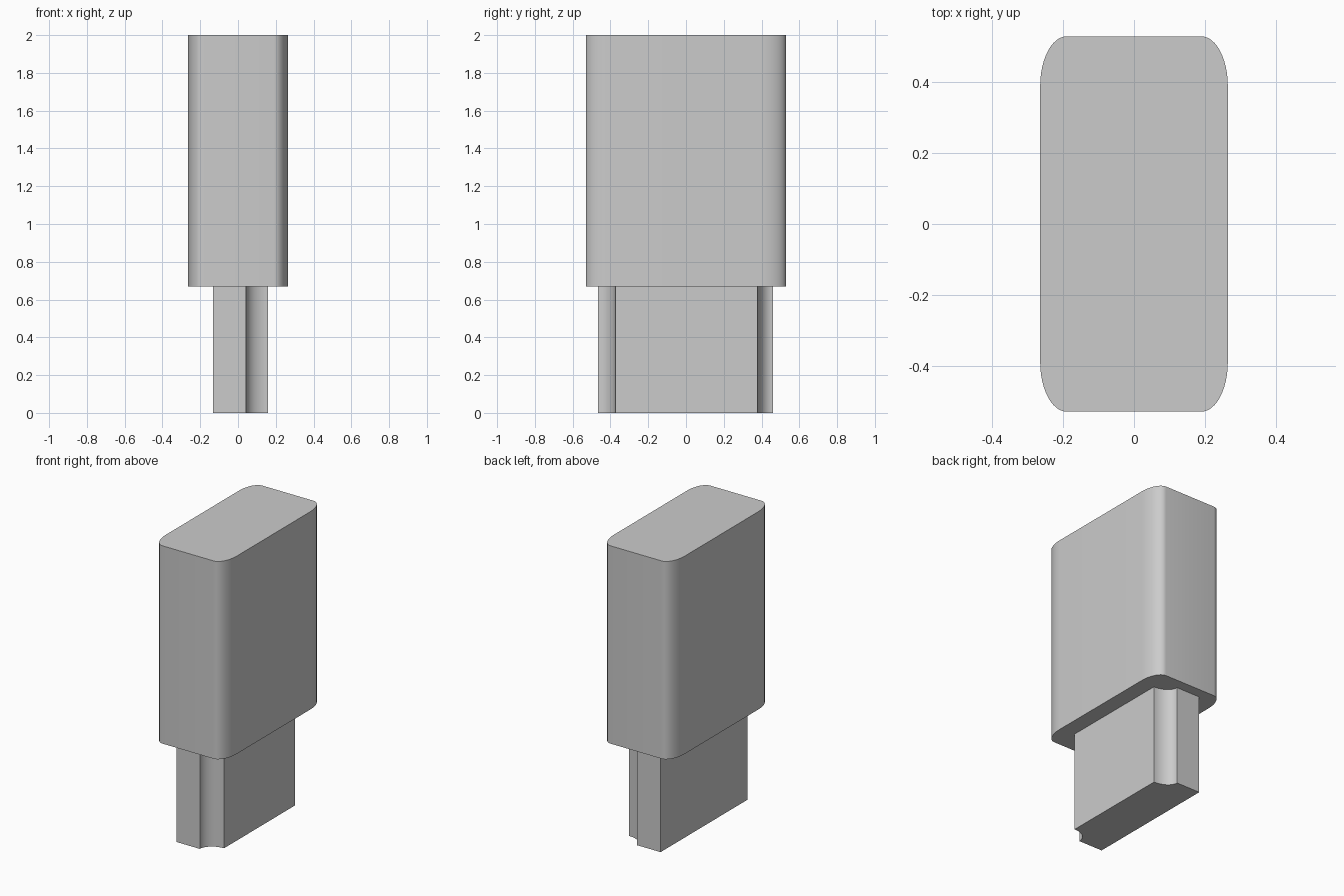
import bpy, bmesh, math

if "Cube" in bpy.data.objects:
    bpy.data.objects.remove(bpy.data.objects["Cube"], do_unlink=True)

# Single grey finish
grey = bpy.data.materials.new("light grey")
grey.use_nodes = True
colour = (0.6, 0.6, 0.6, 1)
grey.diffuse_color = colour
grey.node_tree.nodes["Principled BSDF"].inputs["Base Color"].default_value = colour


def arc(cx, cy, rx, ry, start, end, steps=12):
    """Points along an elliptical arc, angles in degrees."""
    angles = [math.radians(start + (end - start) * i / steps) for i in range(steps + 1)]
    return [(cx + rx * math.cos(a), cy + ry * math.sin(a)) for a in angles]


def extrude_profile(name, outline, z0, z1):
    """Vertical prism from a counter-clockwise outline."""
    bm = bmesh.new()
    base = bm.faces.new([bm.verts.new((x, y, z0)) for x, y in outline])
    top = bmesh.ops.extrude_face_region(bm, geom=[base], use_keep_orig=True)
    moved = [v for v in top["geom"] if isinstance(v, bmesh.types.BMVert)]
    bmesh.ops.translate(bm, verts=moved, vec=(0, 0, z1 - z0))
    bmesh.ops.recalc_face_normals(bm, faces=bm.faces)
    mesh = bpy.data.meshes.new(name)
    bm.to_mesh(mesh)
    bm.free()
    mesh.materials.append(grey)
    obj = bpy.data.objects.new(name, mesh)
    bpy.context.collection.objects.link(obj)
    bpy.ops.object.select_all(action="DESELECT")
    obj.select_set(True)
    bpy.context.view_layer.objects.active = obj
    bpy.ops.object.shade_smooth_by_angle(angle=math.radians(30))
    return obj


# Housing: tall block with elliptical rounded corners
W, D, RX, RY = 0.265, 0.53, 0.075, 0.14
housing = []
for sx, sy, start in ((1, 1, 0), (-1, 1, 90), (-1, -1, 180), (1, -1, 270)):
    housing += arc(sx * (W - RX), sy * (D - RY), RX, RY, start, start + 90)
extrude_profile("housing", housing, 0.67, 2.0)

# Connector: narrow block with a concave notch at both ends of one side
X0, X1, Y0, Y1 = -0.133, 0.158, -0.466, 0.46
plug = [(X0, Y1), (X0, Y0)]
plug += arc(X1, Y0, 0.115, 0.092, 180, 90)
plug += arc(X1, Y1, 0.115, 0.082, 270, 180)
extrude_profile("connector", plug, 0.0, 0.67)
